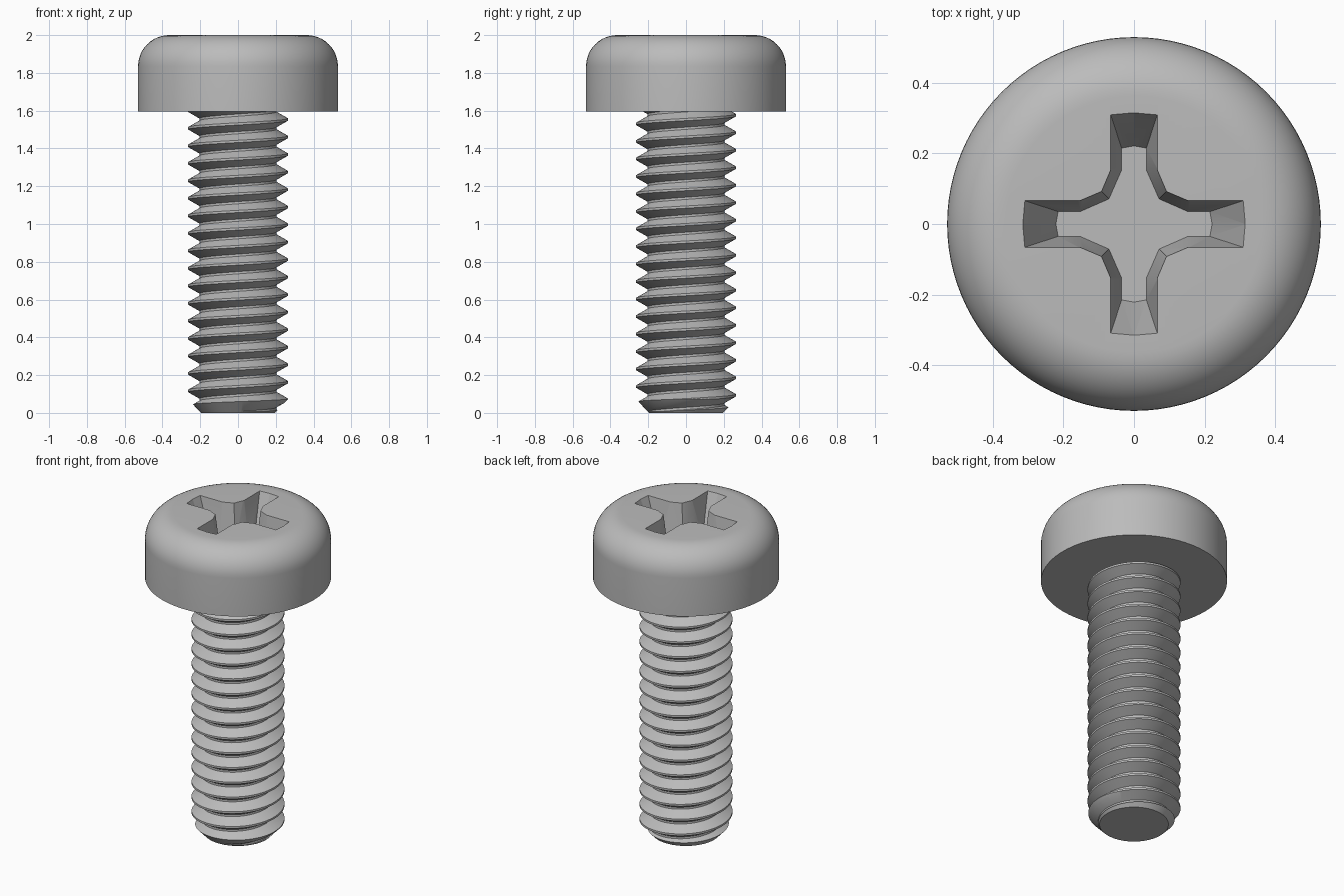
import bpy, bmesh, math
from mathutils import Vector, Matrix

if "Cube" in bpy.data.objects:
    bpy.data.objects.remove(bpy.data.objects["Cube"], do_unlink=True)

STEEL = (0.5, 0.5, 0.5, 1)
steel = bpy.data.materials.new("plain_steel")
steel.use_nodes = True
steel.diffuse_color = STEEL
steel.node_tree.nodes["Principled BSDF"].inputs["Base Color"].default_value = STEEL


def add_object(name, bm):
    bmesh.ops.recalc_face_normals(bm, faces=bm.faces)
    mesh = bpy.data.meshes.new(name)
    bm.to_mesh(mesh)
    bm.free()
    mesh.materials.append(steel)
    obj = bpy.data.objects.new(name, mesh)
    bpy.context.collection.objects.link(obj)
    return obj


def lathe(name, profile, steps=96):
    bm = bmesh.new()
    verts = [bm.verts.new((r, 0, z)) for r, z in profile]
    edges = [bm.edges.new(pair) for pair in zip(verts, verts[1:])]
    bmesh.ops.spin(bm, geom=verts + edges, axis=(0, 0, 1), cent=(0, 0, 0),
                   steps=steps, angle=math.tau)
    bmesh.ops.remove_doubles(bm, verts=bm.verts, dist=1e-5)
    return add_object(name, bm)


def carve(obj, cutter, operation):
    mod = obj.modifiers.new("carve", 'BOOLEAN')
    mod.operation, mod.object, mod.solver = operation, cutter, 'EXACT'
    select(obj)
    bpy.ops.object.modifier_apply(modifier=mod.name)
    bpy.data.objects.remove(cutter, do_unlink=True)


def select(obj):
    bpy.ops.object.select_all(action='DESELECT')
    obj.select_set(True)
    bpy.context.view_layer.objects.active = obj


# Head: flat underside, straight rim, rounded shoulder and flat top
HEAD_R, HEAD_Z, FILLET = 0.529, 1.595, 0.165
profile = [(0, HEAD_Z), (HEAD_R, HEAD_Z)]
for i in range(13):
    a = i / 12 * math.pi / 2
    profile.append((HEAD_R - FILLET + FILLET * math.cos(a),
                    2 - FILLET + FILLET * math.sin(a)))
profile.append((0, 2))
head = lathe("head", profile)


# Cross recess: tapering four-armed cutter
def cross_outline(half_width, tip, corner):
    arm = [(0.153, -half_width), (tip - 0.006, -half_width), (tip, 0),
           (tip - 0.006, half_width), (0.153, half_width), (corner, corner)]
    return [Matrix.Rotation(k * math.pi / 2, 2) @ Vector(p)
            for k in range(4) for p in arm]


DEPTH, OVER = 0.25, 0.02
rim = cross_outline(0.066, 0.315, 0.092)
floor = cross_outline(0.035, 0.221, 0.071)
bm = bmesh.new()
low = [bm.verts.new((p.x, p.y, 2 - DEPTH)) for p in floor]
high = []
for p, q in zip(rim, floor):
    e = p + (p - q) * OVER / DEPTH
    high.append(bm.verts.new((e.x, e.y, 2 + OVER)))
bm.faces.new(low)
bm.faces.new(high)
for i in range(len(low)):
    j = (i + 1) % len(low)
    bm.faces.new((low[i], low[j], high[j], high[i]))
carve(head, add_object("recess_cutter", bm), 'DIFFERENCE')

# Shank: right-handed helical thread, longer than needed, then trimmed
PITCH, CREST, ROOT, STEPS, TURNS = 0.0927, 0.264, 0.204, 72, 22
START = 0.07 - 3 * PITCH
section = [(CREST, -0.006), (CREST, 0.006),
           (ROOT, PITCH / 2 - 0.006), (ROOT, PITCH / 2 + 0.006)]
bm = bmesh.new()
cols = []
for j in range(STEPS * TURNS + 1):
    a = math.tau * j / STEPS
    cols.append([bm.verts.new((r * math.cos(a), r * math.sin(a),
                               START + PITCH * j / STEPS + dz))
                 for r, dz in section])
for j in range(STEPS * TURNS):
    c, d = cols[j], cols[j + 1]
    for k in range(3):
        bm.faces.new((c[k], d[k], d[k + 1], c[k + 1]))
    if j + 1 + STEPS < len(cols):
        bm.faces.new((c[3], d[3], cols[j + 1 + STEPS][0], cols[j + STEPS][0]))
for z, direction in ((-0.03, -1), (1.65, 1)):
    bmesh.ops.bisect_plane(bm, geom=bm.verts[:] + bm.edges[:] + bm.faces[:],
                           plane_co=(0, 0, z), plane_no=(0, 0, direction),
                           clear_outer=True)
bmesh.ops.holes_fill(bm, edges=[e for e in bm.edges if e.is_boundary], sides=0)
shank = add_object("threaded_shank", bm)

# Chamfered tip
envelope = lathe("shank_envelope", [(0, 0), (0.196, 0), (0.29, 0.1),
                                    (0.29, 1.62), (0, 1.62)])
carve(shank, envelope, 'INTERSECT')

for part in (head, shank):
    select(part)
    bpy.ops.object.shade_smooth_by_angle(angle=math.radians(25))
